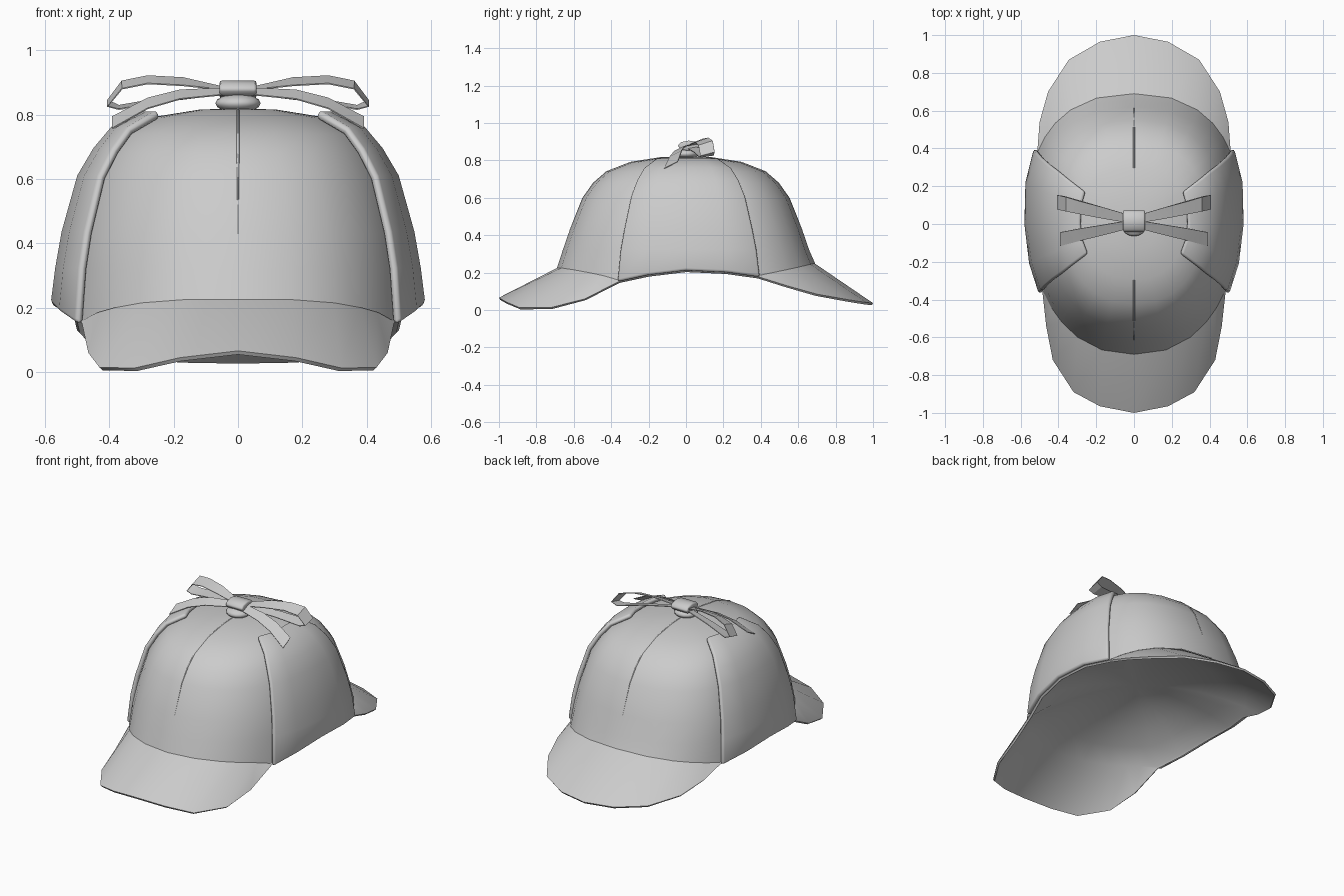
import bpy, bmesh, math
from mathutils import Vector

if "Cube" in bpy.data.objects:
    bpy.data.objects.remove(bpy.data.objects["Cube"])

GREY = (0.6, 0.6, 0.6, 1)
cloth = bpy.data.materials.new("grey cloth")
cloth.diffuse_color = GREY
cloth.use_nodes = True
cloth.node_tree.nodes["Principled BSDF"].inputs["Base Color"].default_value = GREY


def finish(obj, angle=50):
    """Give the part its material, apply its modifiers and smooth it."""
    obj.data.materials.append(cloth)
    bpy.ops.object.select_all(action="DESELECT")
    obj.select_set(True)
    bpy.context.view_layer.objects.active = obj
    bpy.ops.object.convert(target="MESH")
    bpy.ops.object.shade_smooth_by_angle(angle=math.radians(angle))


def radial(c):
    return Vector((c.x, c.y, c.z - .1))


def loft(name, rows, closed=False, cap=None):
    """Skin rows of points into a sheet that faces away from the hat's middle."""
    bm = bmesh.new()
    grid = [[bm.verts.new(p) for p in row] for row in rows]
    n = len(rows[0])
    for a, b in zip(grid, grid[1:]):
        for i in range(n if closed else n - 1):
            j = (i + 1) % n
            bm.faces.new((a[i], a[j], b[j], b[i]))
    if cap is not None:
        tip = bm.verts.new(cap)
        for i in range(n):
            bm.faces.new((grid[-1][i], grid[-1][(i + 1) % n], tip))
    bm.normal_update()
    if sum(f.normal.dot(radial(f.calc_center_median())) * f.calc_area() for f in bm.faces) < 0:
        bmesh.ops.reverse_faces(bm, faces=bm.faces[:])
    mesh = bpy.data.meshes.new(name)
    bm.to_mesh(mesh)
    bm.free()
    obj = bpy.data.objects.new(name, mesh)
    bpy.context.collection.objects.link(obj)
    return obj


def solidify(obj, thickness, offset):
    mod = obj.modifiers.new("thickness", "SOLIDIFY")
    mod.thickness, mod.offset = thickness, offset


def bevel(obj, width, segments=2):
    mod = obj.modifiers.new("soft edge", "BEVEL")
    mod.width, mod.segments = width, segments
    mod.limit_method, mod.angle_limit = "ANGLE", math.radians(50)


def whole(half):
    """Mirror a front-to-back half ring into a full ring."""
    return half + [(-x, y, z) for x, y, z in half[-2:0:-1]]


# Stations around the hat, front to back on the left side
ANGLES = [-90, -74, -58, -46, -37, -28, -14, 0, 15, 31, 39, 48, 59, 74, 90]
BASE = [.225, .225, .215, .2, .185, .16, .195, .22, .21, .185, .2, .215, .23, .245, .25]
# Width factor, depth factor and height up the crown
PROFILE = [(1, 1, None), (.975, .955, .32), (.94, .9, .43), (.855, .8, .6),
           (.77, .715, .68), (.68, .615, .74), (.5, .43, .79), (.22, .2, .815)]


def crown_point(i, row):
    fx, fy, z = PROFILE[row]
    c, s = math.cos(math.radians(ANGLES[i])), math.sin(math.radians(ANGLES[i]))
    x = .555 * abs(c) ** .86 * (1 + .08 * s) if abs(ANGLES[i]) < 90 else 0
    y = math.copysign(.69 * abs(s) ** .86, s)
    return (x * fx, y * fy, BASE[i] if z is None else z)


COUNT, ROWS = len(ANGLES), len(PROFILE)

# Crown
rings = [whole([crown_point(i, r) for i in range(COUNT)]) for r in range(ROWS)]
finish(loft("crown", rings, True, (0, 0, .82)))

# Brims front and back, joined by a shallow domed lining under the crown
FRONT = [(0, -1, .066), (.18, -.965, .045), (.32, -.89, .013), (.43, -.72, .014), (.465, -.54, .06)]
BACK = [(.5, .54, .13), (.455, .7, .085), (.345, .87, .055), (.18, .965, .04), (0, 1, .037)]
DOME = .38
base = [crown_point(i, 0) for i in range(COUNT)]
rim = FRONT + [(x * 1.01, y, z - .008) for x, y, z in base[5:10]] + BACK


def lining(s):
    return [(x * s, y * s, z + (DOME - z) * (1 - s * s)) for x, y, z in base]


brim = loft("brim_and_lining", [whole(rim)] + [whole(lining(s)) for s in (.99, .8, .6, .4, .2)],
            True, (0, 0, DOME))
solidify(brim, .013, -1)
finish(brim, 65)

# Folded ear flaps
for side, sign in (("left", 1), ("right", -1)):
    rows = [[(sign * x, y, z - (.01 if r == 0 else 0))
             for x, y, z in (crown_point(i, r) for i in range(5, 10))] for r in range(ROWS - 1)]
    flap = loft(side + "_ear_flap", rows)
    solidify(flap, .027, 1)
    bevel(flap, .012)
    finish(flap)


# Centre seams fading out down the crown
def seam(name, index):
    curve = bpy.data.curves.new(name, "CURVE")
    curve.dimensions = "3D"
    curve.bevel_depth, curve.bevel_resolution = .005, 1
    path = [crown_point(index, r) for r in range(2, ROWS)] + [(0, 0, .82)]
    spline = curve.splines.new("POLY")
    spline.points.add(len(path) - 1)
    for k, (x, y, z) in enumerate(path):
        spline.points[k].co = (x, y, z - .002, 1)
        spline.points[k].radius = min(1, .3 + .35 * k)
    obj = bpy.data.objects.new(name, curve)
    bpy.context.collection.objects.link(obj)
    finish(obj, 80)


seam("front_seam", 0)
seam("back_seam", COUNT - 1)

# Button
bpy.ops.mesh.primitive_uv_sphere_add(segments=16, ring_count=8, radius=1, location=(0, 0, .835))
button = bpy.context.object
button.name = "button"
button.scale = (.07, .065, .03)
finish(button)

# Bow knot, a short barrel lying along the bow
bpy.ops.mesh.primitive_cylinder_add(vertices=8, radius=1, depth=1, location=(0, .015, .878),
                                    rotation=(0, math.pi / 2, 0))
knot = bpy.context.object
knot.name = "bow_knot"
knot.scale = (.028, .06, .115)
bpy.ops.object.transform_apply(location=False, rotation=True, scale=True)
bevel(knot, .008)
finish(knot)


# Bow ribbons: centre line points, half width along y and edge tilt
def ribbon(name, path, sign):
    rows = [[(sign * x, y - w, z - tilt), (sign * x, y + w, z + tilt)] for x, y, z, w, tilt in path]
    obj = loft(name, rows)
    solidify(obj, .004, 0)
    finish(obj, 30)


LOOP = [(.04, .03, .88, .022, .004), (.17, .06, .902, .03, .012), (.28, .085, .908, .034, .012),
        (.36, .105, .892, .038, .012), (.405, .115, .835, .038, .01), (.37, .11, .822, .038, .006),
        (.22, .075, .848, .03, .006), (.04, .03, .868, .022, .004)]
TAIL = [(.04, -.005, .872, .022, .01), (.18, -.035, .862, .028, .014),
        (.28, -.055, .835, .032, .016), (.39, -.08, .775, .036, .018)]
for side, sign in (("left", 1), ("right", -1)):
    ribbon(side + "_bow_loop", LOOP, sign)
    ribbon(side + "_bow_tail", TAIL, sign)
